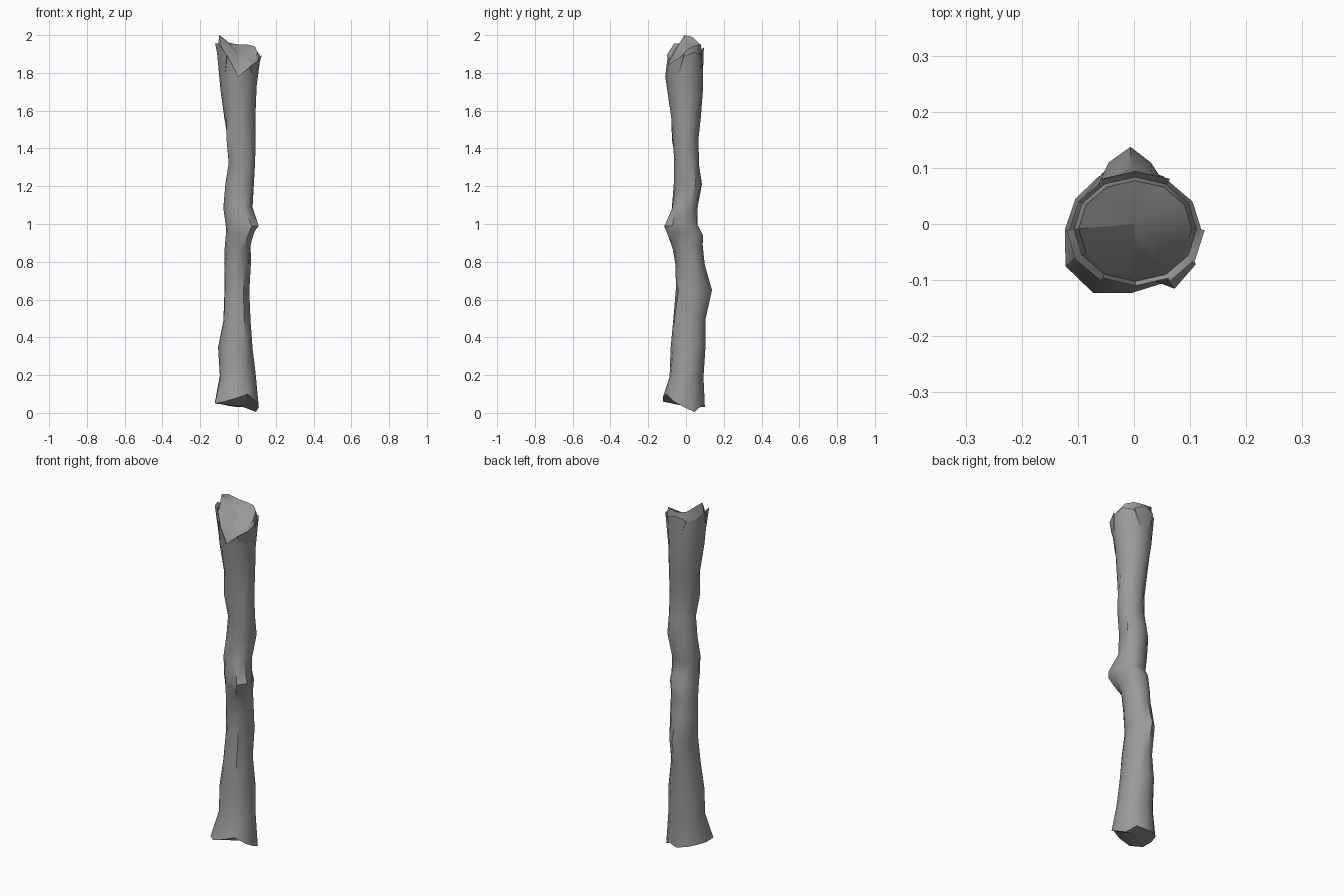
import bpy, bmesh, math, random
from mathutils import Vector

cube = bpy.data.objects.get("Cube")
if cube:
    bpy.data.objects.remove(cube, do_unlink=True)

random.seed(4)
SIDES = 12

grey = bpy.data.materials.new("weathered_grey")
grey.use_nodes = True
colour = (0.32, 0.32, 0.32, 1)
grey.diffuse_color = colour
grey.node_tree.nodes["Principled BSDF"].inputs["Base Color"].default_value = colour

# Trunk outline: height, x min, x max, y min, y max
OUTLINE = [
    (0.05, -.12, .11, -.12, .10), (0.20, -.10, .09, -.09, .09),
    (0.35, -.10, .08, -.08, .10), (0.50, -.08, .065, -.07, .10),
    (0.65, -.075, .06, -.055, .11), (0.78, -.075, .065, -.055, .095),
    (0.88, -.07, .07, -.07, .09), (0.95, -.065, .075, -.08, .09),
    (0.99, -.065, .085, -.085, .065), (1.09, -.075, .075, -.075, .06),
    (1.21, -.07, .085, -.06, .08), (1.32, -.05, .09, -.065, .065),
    (1.45, -.055, .09, -.07, .065), (1.57, -.07, .09, -.075, .075),
    (1.72, -.09, .10, -.10, .09), (1.87, -.115, .12, -.11, .09),
]

# Knots: height, direction in degrees, reach, half height
KNOTS = [(0.99, 315, .055, .06), (0.65, 90, .025, .07),
         (1.45, 225, .015, .05), (1.21, 50, .012, .05),
         (0.05, 225, .025, .08), (0.33, 200, .008, .06)]

# Broken end heights, counter-clockwise from +x
BASE_EDGE = [.03, .005, .04, .03, .04, .05, .05, .05, .06, .08, .10, .06]
BARK_EDGE = [1.89, 1.91, 1.90, 1.93, 1.91, 1.92, 1.95, 1.95, 1.89, 1.78, 1.83, 1.86]
WOOD_EDGE = [1.91, 1.94, 1.95, 1.95, 1.96, 1.99, 2.0, 1.93, 1.87, 1.80, 1.83, 1.86]


def point(row, i, scale=1.0, z=None):
    """Point on a trunk ring, pushed outwards by nearby knots."""
    h, x0, x1, y0, y1 = row
    a = math.tau * i / SIDES
    d = Vector((math.cos(a), math.sin(a), 0))
    p = Vector(((x0 + x1) / 2 + d.x * (x1 - x0) / 2,
                (y0 + y1) / 2 + d.y * (y1 - y0) / 2, 0)) * scale
    for kz, angle, reach, size in KNOTS:
        turn = math.cos(a - math.radians(angle))
        if turn > 0:
            p += d * reach * turn ** 6 * math.exp(-((h - kz) / size) ** 2)
    p.z = h if z is None else z
    return p


bm = bmesh.new()


def ring(row, scale=1.0, heights=None, rough=0.0):
    verts = []
    for i in range(SIDES):
        p = point(row, i, scale, heights[i] if heights else None)
        p *= 1 if heights else Vector((1, 1, 1)).x
        p.x += random.uniform(-rough, rough)
        p.y += random.uniform(-rough, rough)
        p.z += random.uniform(-rough, rough) * 3
        verts.append(bm.verts.new(p))
    return verts


def bridge(low, high):
    for i in range(SIDES):
        j = (i + 1) % SIDES
        bm.faces.new((low[i], low[j], high[j], high[i]))


def cap(edge, centre, upward):
    tip = bm.verts.new(centre)
    for i in range(SIDES):
        a, b = edge[i], edge[(i + 1) % SIDES]
        bm.faces.new((a, b, tip) if upward else (b, a, tip))


# Bark shell from the broken base to the ragged top
rings = [ring(OUTLINE[0], heights=BASE_EDGE)]
rings += [ring(row, rough=.004) for row in OUTLINE[1:-1]]
rings.append(ring(OUTLINE[-1], heights=BARK_EDGE))
for low, high in zip(rings, rings[1:]):
    bridge(low, high)

# Splintered wood inside the top, and both broken faces
wood_foot = ring(OUTLINE[-1], .93, [min(b, w) - .01 for b, w in zip(BARK_EDGE, WOOD_EDGE)])
wood_top = ring(OUTLINE[-1], .86, WOOD_EDGE)
bridge(rings[-1], wood_foot)
bridge(wood_foot, wood_top)
cap(wood_top, (0, 0, 1.91), True)
cap(rings[0], (.03, .02, .03), False)

mesh = bpy.data.meshes.new("trunk")
bm.to_mesh(mesh)
bm.free()
mesh.materials.append(grey)
trunk = bpy.data.objects.new("trunk", mesh)
bpy.context.collection.objects.link(trunk)


# Loose bark slivers lying on the flared top
def sliver(name, first, last, drop):
    sb = bmesh.new()
    outer, inner = [], []
    row = OUTLINE[-1]
    for i in range(first, last + 1):
        z = BARK_EDGE[i % SIDES]
        outer.append(sb.verts.new(point(row, i, 1.05, z + .005)))
        inner.append(sb.verts.new(point(row, i, .93, z - .01)))
    root = sb.verts.new(point(OUTLINE[-2], (first + last) / 2, .98, row[0] - drop))
    for k in range(last - first):
        sb.faces.new((outer[k], outer[k + 1], inner[k + 1], inner[k]))
        sb.faces.new((outer[k + 1], outer[k], root))
    sb.faces.new((outer[0], inner[0], root))
    sb.faces.new((inner[-1], outer[-1], root))
    me = bpy.data.meshes.new(name)
    sb.to_mesh(me)
    sb.free()
    me.materials.append(grey)
    ob = bpy.data.objects.new(name, me)
    bpy.context.collection.objects.link(ob)
    return ob


parts = [trunk, sliver("right_bark_sliver", 6, 8, .14),
         sliver("left_bark_sliver", 10, 12, .12),
         sliver("back_bark_sliver", 2, 4, .12)]

# Smooth bark with crisp broken edges
bpy.ops.object.select_all(action='DESELECT')
for ob in parts:
    ob.select_set(True)
bpy.context.view_layer.objects.active = trunk
bpy.ops.object.shade_smooth_by_angle(angle=math.radians(40))
